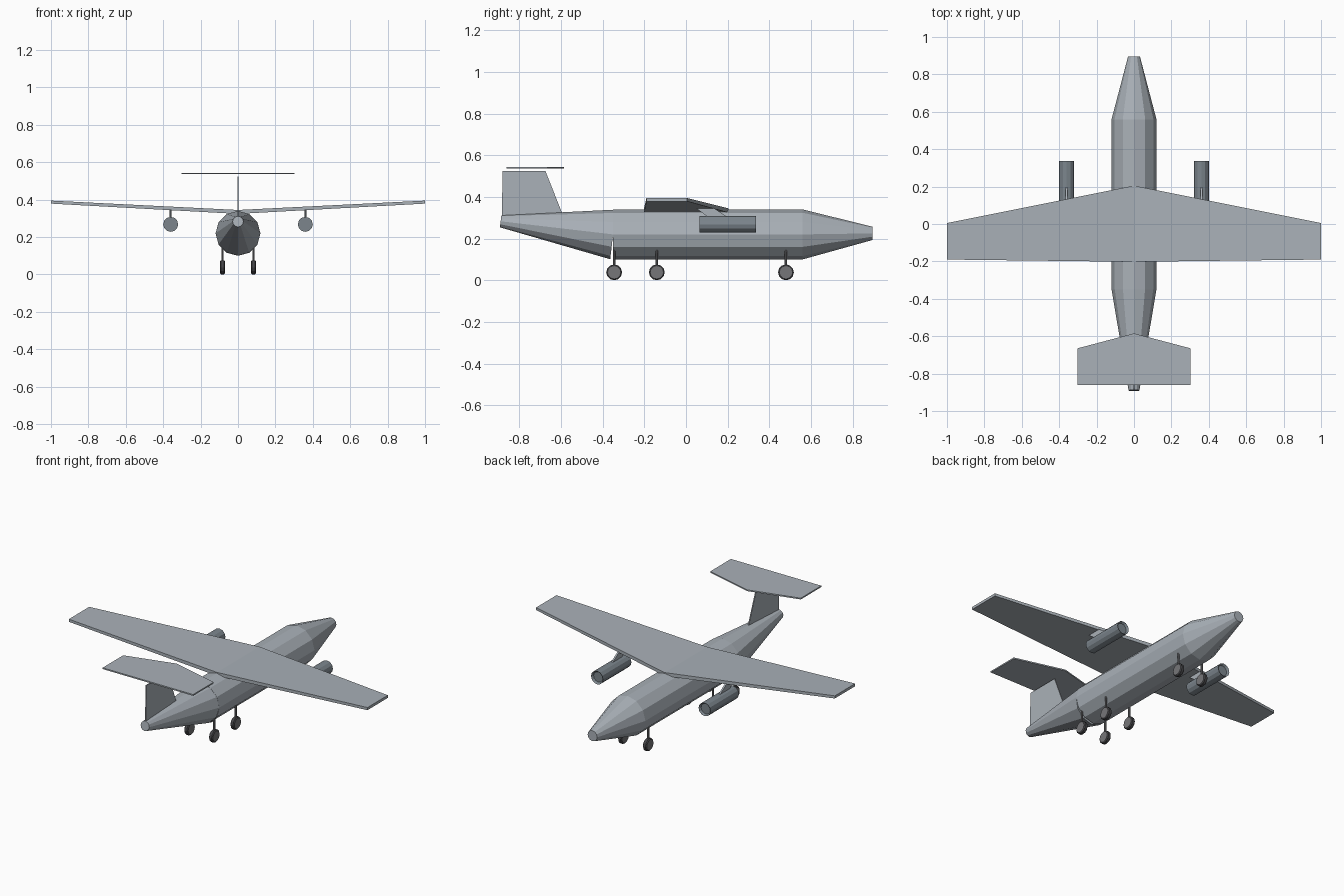
import bpy, bmesh, math
from mathutils import Matrix, Vector

if "Cube" in bpy.data.objects:
    bpy.data.objects.remove(bpy.data.objects["Cube"], do_unlink=True)


def material(name, rgb):
    m = bpy.data.materials.new(name)
    m.use_nodes = True
    m.diffuse_color = (*rgb, 1)
    m.node_tree.nodes["Principled BSDF"].inputs["Base Color"].default_value = (*rgb, 1)
    return m


PAINT = material("pale grey paint", (0.40, 0.44, 0.48))
METAL = material("engine grey", (0.20, 0.235, 0.265))
RUBBER = material("dark rubber", (0.06, 0.06, 0.065))
HUB = material("hub grey", (0.18, 0.18, 0.19))


def finish(name, bm, *mats):
    bmesh.ops.recalc_face_normals(bm, faces=bm.faces)
    mesh = bpy.data.meshes.new(name)
    bm.to_mesh(mesh)
    bm.free()
    for m in mats:
        mesh.materials.append(m)
    obj = bpy.data.objects.new(name, mesh)
    bpy.context.collection.objects.link(obj)
    return obj


def loft(bm, rings):
    """Skin a list of equal-length point rings and cap both ends."""
    loops = [[bm.verts.new(p) for p in ring] for ring in rings]
    n = len(loops[0])
    for a, b in zip(loops, loops[1:]):
        for i in range(n):
            j = (i + 1) % n
            bm.faces.new((a[i], a[j], b[j], b[i]))
    caps = bm.faces.new(loops[0]), bm.faces.new(loops[-1])
    return caps


def ring(center, radius, axis="y", sides=12, tilt=0.0):
    c = Vector(center)
    turn = Matrix.Rotation(tilt, 3, "X")
    pts = []
    for i in range(sides):
        a = math.tau * i / sides
        u, v = radius * math.cos(a), radius * math.sin(a)
        p = {"y": (u, 0, v), "x": (0, u, v), "z": (u, v, 0)}[axis]
        pts.append(c + turn @ Vector(p))
    return pts


def slab(name, outline, axis, thickness, center=0.0):
    """Extrude a flat outline evenly about a plane."""
    bm = bmesh.new()
    sides = []
    for s in (center - thickness / 2, center + thickness / 2):
        sides.append([(s, a, b) if axis == "x" else (a, b, s) for a, b in outline])
    loft(bm, sides)
    return finish(name, bm, PAINT)


# Fuselage barrel with tapered nose
bm = bmesh.new()
loft(bm, [ring((0, -0.35, 0.22), 0.12), ring((0, 0.56, 0.22), 0.12),
          ring((0, 0.895, 0.225), 0.032)])
finish("fuselage", bm, PAINT)

# Tail cone, tipped upward so its joint opens slightly underneath
bm = bmesh.new()
tilt = -math.atan2(0.063, 0.54)
loft(bm, [ring((0, -0.35, 0.22), 0.12, tilt=tilt),
          ring((0, -0.89, 0.283), 0.029, tilt=tilt)])
finish("tail_cone", bm, PAINT)

# Main wing with dihedral: leading/trailing edge section at tip, root, tip
bm = bmesh.new()
sections = []
for x, lead, trail, low, high in ((-1, 0.005, -0.19, 0.379, 0.395),
                                  (0, 0.205, -0.202, 0.324, 0.345),
                                  (1, 0.005, -0.19, 0.379, 0.395)):
    sections.append([(x, lead, low), (x, lead, high), (x, trail, high), (x, trail, low)])
loft(bm, sections)
finish("wing", bm, PAINT)

# Fin and high tailplane
slab("fin", [(-0.885, 0.29), (-0.59, 0.31), (-0.675, 0.525), (-0.88, 0.525)], "x", 0.006)
slab("tailplane", [(0, -0.585), (0.303, -0.665), (0.303, -0.862),
                   (-0.303, -0.862), (-0.303, -0.665)], "z", 0.008, 0.54)

for side, sx in (("left", 1), ("right", -1)):
    # Engine pod with a shallow recessed intake
    bm = bmesh.new()
    x = sx * 0.36
    caps = loft(bm, [ring((x, 0.065, 0.268), 0.04), ring((x, 0.337, 0.268), 0.04)])
    bmesh.ops.recalc_face_normals(bm, faces=bm.faces)
    bmesh.ops.inset_individual(bm, faces=[caps[1]], thickness=0.009)
    bmesh.ops.translate(bm, verts=caps[1].verts, vec=(0, -0.012, 0))
    finish(side + "_engine", bm, METAL)

    # Slanted pylon under the wing
    slab(side + "_pylon", [(0.04, 0.352), (0.125, 0.352), (0.205, 0.30), (0.11, 0.30)],
         "x", 0.01, x)

    # Three wheels with hubs and struts down each side
    for place, y in (("rear", -0.345), ("middle", -0.14), ("front", 0.48)):
        wx, wz = sx * 0.083, 0.038
        bm = bmesh.new()
        caps = loft(bm, [ring((wx + d, y, wz), r, "x") for d, r in
                         ((-0.013, 0.032), (-0.008, 0.038), (0.008, 0.038), (0.013, 0.032))])
        bmesh.ops.inset_individual(bm, faces=list(caps), thickness=0.011)
        for f in caps:
            f.material_index = 1
        finish(f"{side}_{place}_wheel", bm, RUBBER, HUB)
        bm = bmesh.new()
        loft(bm, [ring((wx, y, z), 0.006, "z", 8) for z in (0.05, 0.21)])
        finish(f"{side}_{place}_strut", bm, HUB)
